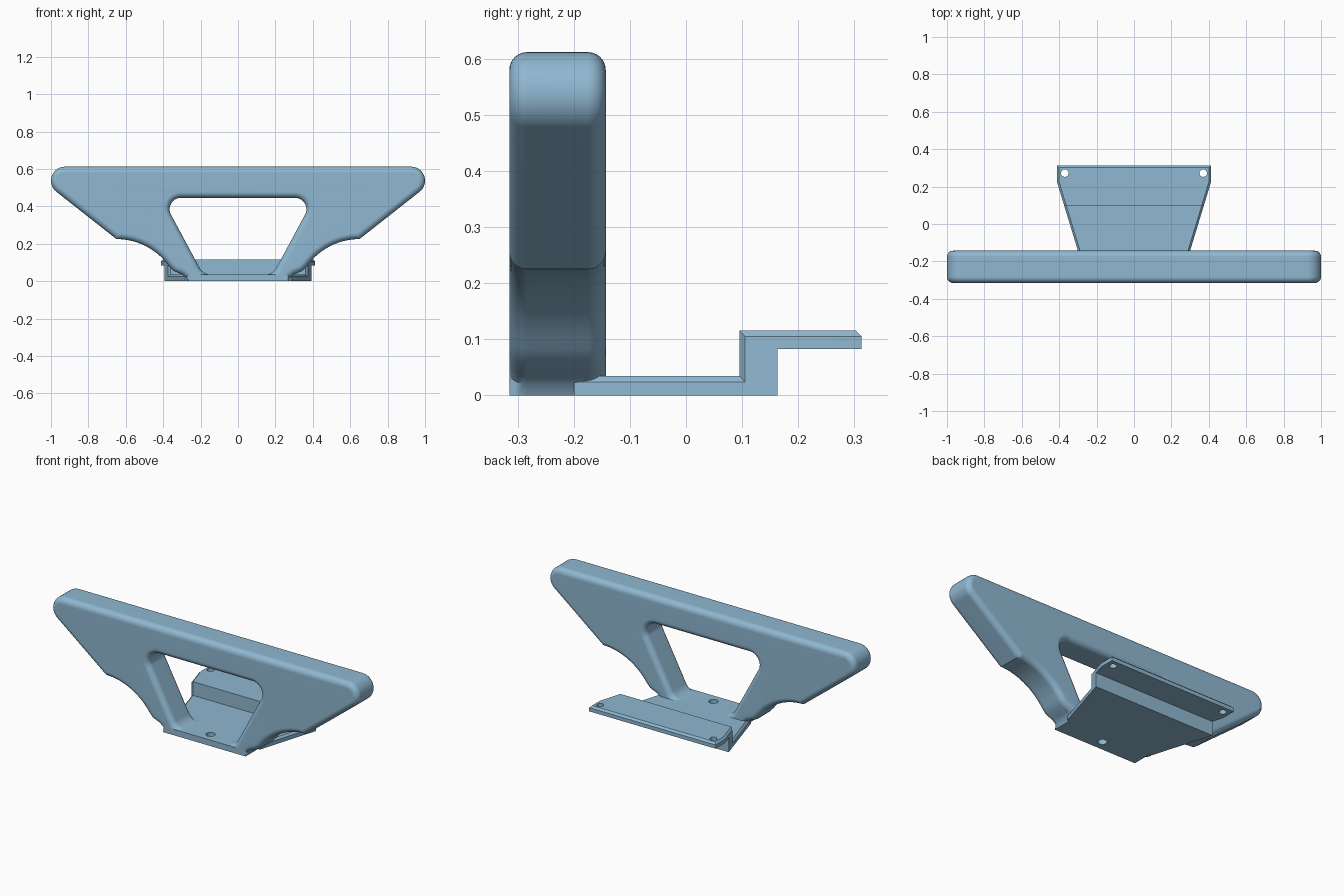
import bpy, bmesh, math
from mathutils import Vector
from mathutils.geometry import tessellate_polygon

if "Cube" in bpy.data.objects:
    bpy.data.objects.remove(bpy.data.objects["Cube"])

paint = bpy.data.materials.new("pale_blue")
paint.diffuse_color = (0.275, 0.477, 0.638, 1)
paint.use_nodes = True
paint.node_tree.nodes["Principled BSDF"].inputs["Base Color"].default_value = paint.diffuse_color


def arc(cx, cz, r, a0, a1, n):
    return [(cx + r * math.cos(math.radians(a0 + (a1 - a0) * i / n)),
             cz + r * math.sin(math.radians(a0 + (a1 - a0) * i / n))) for i in range(n + 1)]


def mirrored(right):
    """Close a right-hand outline (bottom to top) with its mirror image."""
    return right + [(-x, z) for x, z in reversed(right)]


def inset(loop, d, floor):
    """Move a counter-clockwise loop inward by d; points on the floor stay put."""
    out = []
    for i, p in enumerate(loop):
        a, b, c = Vector(loop[i - 1]), Vector(p), Vector(loop[(i + 1) % len(loop)])
        u, v = (b - a).normalized(), (c - b).normalized()
        n = Vector((-u.y - v.y, u.x + v.x)).normalized()
        q = b + n * d / max(0.5, n.dot(Vector((-u.y, u.x))))
        if b.y <= floor + 1e-4:
            q = b
        out.append((q.x, max(q.y, floor)))
    return out


def make_object(name, bm):
    bmesh.ops.recalc_face_normals(bm, faces=bm.faces)
    mesh = bpy.data.meshes.new(name)
    bm.to_mesh(mesh)
    bm.free()
    mesh.materials.append(paint)
    ob = bpy.data.objects.new(name, mesh)
    bpy.context.collection.objects.link(ob)
    return ob


def activate(ob):
    bpy.ops.object.select_all(action='DESELECT')
    ob.select_set(True)
    bpy.context.view_layer.objects.active = ob


def drill(ob, x, y, r):
    """Cut a vertical screw hole through the thin base."""
    bpy.ops.mesh.primitive_cylinder_add(vertices=32, radius=r, depth=0.3, location=(x, y, 0.0))
    cutter = bpy.context.object
    cutter.hide_render = True
    mod = ob.modifiers.new("hole", 'BOOLEAN')
    mod.operation, mod.solver, mod.object = 'DIFFERENCE', 'EXACT', cutter
    activate(ob)
    bpy.ops.object.modifier_apply(modifier=mod.name)
    bpy.data.objects.remove(cutter)


# Upright handle: outline with a window, rounded front and back edges
FRONT, BACK, ROUND, STEPS = -0.315, -0.143, 0.032, 6
outer = mirrored([(0.27, 0), (0.28, 0.02), (0.30, 0.036), (0.345, 0.055)]
                 + arc(0.65, -0.12, 0.345, 144, 90, 14)
                 + arc(0.925, 0.537, 0.075, -52, 90, 14))

# Window: rounded trapezoid
lean = math.degrees(math.atan2(0.41, 0.22))
r_low, r_top = 0.07, 0.06
low_x = 0.186 - r_low * math.tan(math.radians((180 - (180 - lean)) / 2))
top_x = 0.406 - r_top / math.tan(math.radians(lean / 2))
window = mirrored(arc(low_x, 0.035 + r_low, r_low, -90, lean - 90, 8)
                  + arc(top_x, 0.445 - r_top, r_top, lean - 90, 90, 12))

bm = bmesh.new()
caps = {}
for loop, sign, floor in ((outer, 1, 0.0), (window, -1, 0.035)):
    rings = []
    for side in (0, 1):
        for k in range(STEPS + 1):
            t = math.pi / 2 * (k if side else STEPS - k) / STEPS
            d, dy = ROUND * (1 - math.cos(t)), ROUND * (1 - math.sin(t))
            y = BACK - dy if side else FRONT + dy
            rings.append([bm.verts.new((x, y, z)) for x, z in inset(loop, sign * d, floor)])
    for a, b in zip(rings, rings[1:]):
        for i in range(len(a)):
            bm.faces.new((a[i - 1], a[i], b[i], b[i - 1]))
    caps[sign] = (rings[0], rings[-1])
for side in (0, 1):
    o, w = caps[1][side], caps[-1][side]
    verts = o + w
    flat = [[Vector((v.co.x, v.co.z, 0)) for v in ring] for ring in (o, w)]
    for tri in tessellate_polygon(flat):
        bm.faces.new([verts[i] for i in tri])
handle = make_object("handle", bm)
drill(handle, 0, -0.255, 0.025)
activate(handle)
bpy.ops.object.shade_smooth_by_angle(angle=math.radians(32))
handle.modifiers.new("flat_caps", 'WEIGHTED_NORMAL').keep_sharp = True

# Stepped mounting base: side profile (y, z) widening toward the back
profile = [(-0.2, 0), (0.163, 0), (0.163, 0.083), (0.225, 0.083), (0.313, 0.083),
           (0.313, 0.116), (0.225, 0.116), (0.095, 0.116), (0.095, 0.035), (-0.2, 0.035)]


def half_width(y):
    return min(0.412, 0.30 + (y + 0.143) * 0.304)


bm = bmesh.new()
sides = [[bm.verts.new((s * half_width(y), y, z)) for y, z in profile] for s in (-1, 1)]
n = len(profile)
for i in range(n):
    bm.faces.new((sides[0][i - 1], sides[0][i], sides[1][i], sides[1][i - 1]))
for s in sides:
    bm.faces.new(s[0:4] + s[6:10])
    bm.faces.new(s[3:7])
bmesh.ops.recalc_face_normals(bm, faces=bm.faces)
# Chamfer the upper side edges and the back edge
pairs = [(s[i], s[i + 1]) for s in sides for i in range(5, 9)] + [(sides[0][5], sides[1][5])]
edges = [bm.edges.get(p) for p in pairs]
bmesh.ops.bevel(bm, geom=edges, offset=0.011, segments=1, affect='EDGES')
base = make_object("mounting_base", bm)
for x in (-0.37, 0.37):
    drill(base, x, 0.272, 0.02)
activate(base)
bpy.ops.object.shade_smooth_by_angle(angle=math.radians(25))
